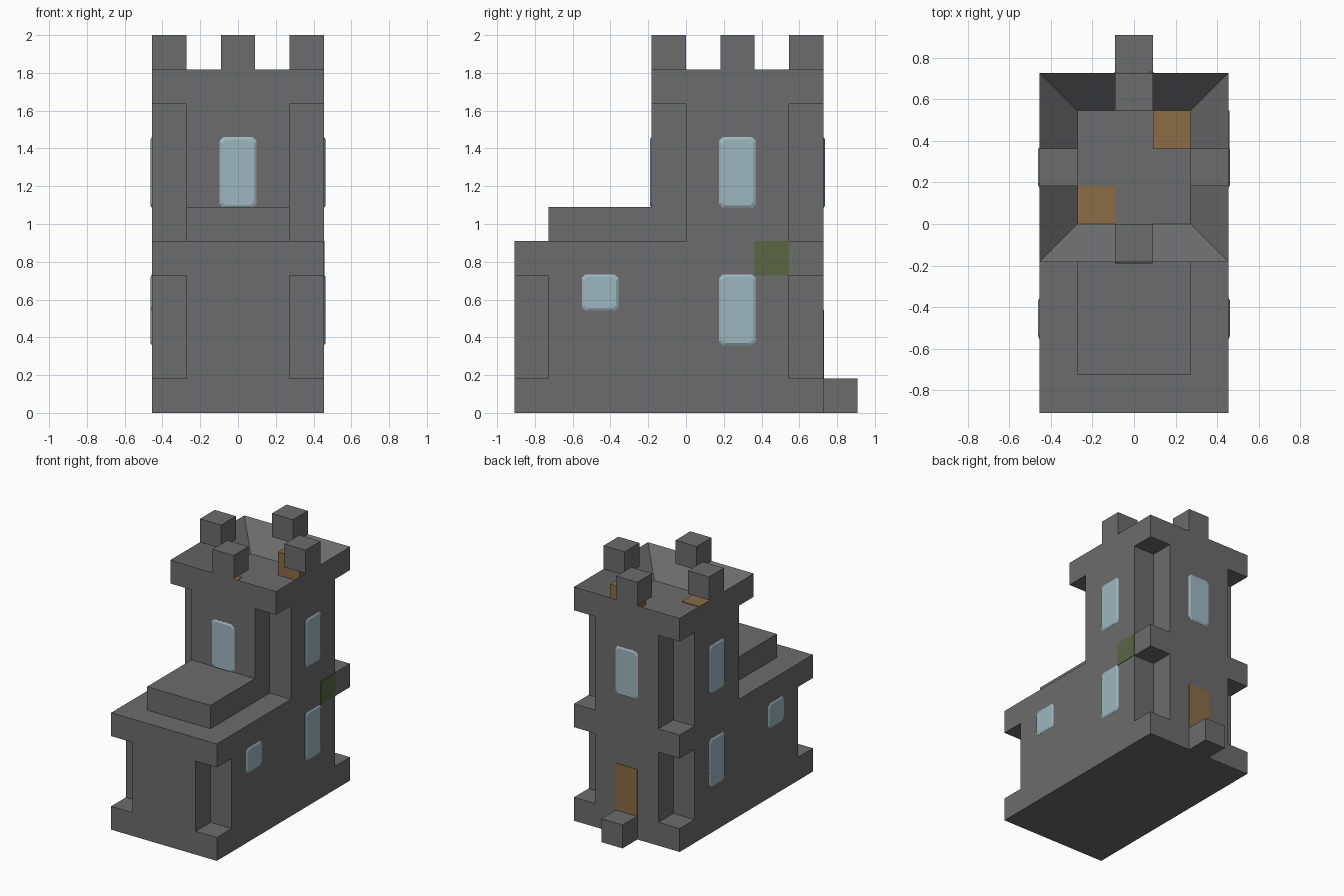
import bpy, bmesh
from math import radians
from mathutils import Matrix, Vector

U = 2 / 11  # one building block

old = bpy.data.objects.get("Cube")
if old:
    bpy.data.objects.remove(old)


def material(name, r, g, b):
    m = bpy.data.materials.new(name)
    m.use_nodes = True
    m.diffuse_color = (r, g, b, 1)
    m.node_tree.nodes["Principled BSDF"].inputs["Base Color"].default_value = (r, g, b, 1)
    return m


STONE = material("grey stone", 0.15, 0.15, 0.15)
GLASS = material("pale blue glass", 0.34, 0.47, 0.52)
WOOD = material("brown wood", 0.26, 0.15, 0.06)
MOSS = material("mossy stone", 0.11, 0.13, 0.055)


def finish(name, bm, mat):
    bmesh.ops.recalc_face_normals(bm, faces=bm.faces)
    mesh = bpy.data.meshes.new(name)
    bm.to_mesh(mesh)
    bm.free()
    mesh.materials.append(mat)
    obj = bpy.data.objects.new(name, mesh)
    bpy.context.collection.objects.link(obj)
    return obj


def extrude(bm, outline, z0, z1):
    """Raise a flat outline, in blocks, into a prism."""
    face = bm.faces.new([bm.verts.new((x * U, y * U, z0 * U)) for x, y in outline])
    top = bmesh.ops.extrude_face_region(bm, geom=[face])["geom"]
    verts = [v for v in top if isinstance(v, bmesh.types.BMVert)]
    bmesh.ops.translate(bm, verts=verts, vec=(0, 0, (z1 - z0) * U))
    return next(f for f in top if isinstance(f, bmesh.types.BMFace))


def rect(x0, x1, y0, y1):
    return [(x0, y0), (x1, y0), (x1, y1), (x0, y1)]


def notched(x, y0, y1):
    """Rectangle with one block missing at each corner."""
    a, b, c = x - 1, y0 + 1, y1 - 1
    return [(-a, y0), (a, y0), (a, b), (x, b), (x, c), (a, c),
            (a, y1), (-a, y1), (-a, c), (-x, c), (-x, b), (-a, b)]


def prism(name, outline, z0, z1, mat=STONE):
    bm = bmesh.new()
    extrude(bm, outline, z0, z1)
    return finish(name, bm, mat)


# Stacked storeys
prism("foundation", rect(-2.5, 2.5, -5, 4), 0, 1)
prism("lower_storey", notched(2.5, -5, 4), 1, 4)
prism("middle_ledge", rect(-2.5, 2.5, -5, 4), 4, 5)
prism("hall_roof", rect(-1.5, 1.5, -4, -1), 5, 6)
prism("tower", notched(2.5, -1, 4), 5, 9)
prism("door_step", rect(-0.5, 0.5, 4, 5), 0, 1)

# Parapet with a sunken roof deck
bm = bmesh.new()
deck = extrude(bm, rect(-2.5, 2.5, -1, 4), 9, 10)
bmesh.ops.recalc_face_normals(bm, faces=bm.faces)
bmesh.ops.inset_region(bm, faces=[deck], thickness=U, use_even_offset=True)
bmesh.ops.translate(bm, verts=deck.verts, vec=(0, 0, 0.002 - U))
finish("parapet", bm, STONE)

# Battlements at the middle of each side
for name, x, y in (("front", 0, -0.5), ("back", 0, 3.5), ("left", 2, 1.5), ("right", -2, 1.5)):
    prism(name + "_battlement", rect(x - 0.5, x + 0.5, y - 0.5, y + 0.5), 10, 11)

# Wooden block and hatch on the roof deck
prism("roof_crate", rect(0.5, 1.5, 2, 3), 9, 10.005, WOOD)
prism("roof_hatch", rect(-1.5, -0.5, 0, 1), 9, 9.04, WOOD)


def panel(name, turn, centre, height, mat, corner=0.0, taper=0.0, depth=0.004):
    """Thin upright plate on a wall; turn 0 faces the front."""
    bm = bmesh.new()
    rings = []
    for grow, z in ((taper, -0.002), (taper, 0.001), (-taper, depth)):
        w, h = U / 2 + grow, height * U / 2 + grow
        pts = []
        for sx, sy in ((1, 1), (-1, 1), (-1, -1), (1, -1)):
            if corner:
                pair = [(sx * w, sy * (h - corner)), (sx * (w - corner), sy * h)]
                pts += pair if sx * sy > 0 else pair[::-1]
            else:
                pts.append((sx * w, sy * h))
        rings.append([bm.verts.new((x, y, z)) for x, y in pts])
    n = len(rings[0])
    for low, high in zip(rings, rings[1:]):
        for i in range(n):
            j = (i + 1) % n
            bm.faces.new((low[i], low[j], high[j], high[i]))
    bm.faces.new(rings[0][::-1])
    bm.faces.new(rings[-1])
    place = Matrix.Rotation(radians(turn), 4, "Z") @ Matrix.Rotation(radians(90), 4, "X")
    bm.transform(Matrix.Translation(Vector(centre) * U) @ place)
    return finish(name, bm, mat)


def window(name, turn, centre, height):
    panel(name, turn, centre, height, GLASS, corner=0.02, taper=0.006, depth=0.008)


# Windows
window("front_tower_window", 0, (0, -1, 7), 2)
window("back_tower_window", 180, (0, 4, 7), 2)
for side, s in (("left", 1), ("right", -1)):
    window(side + "_tower_window", 90 * s, (2.5 * s, 1.5, 7), 2)
    window(side + "_lower_window", 90 * s, (2.5 * s, 1.5, 3), 2)
    window(side + "_hall_window", 90 * s, (2.5 * s, -2.5, 3.5), 1)

# Door and mossy block
panel("back_door", 180, (0, 4, 2), 2, WOOD)
panel("mossy_block", 90, (2.5, 2.5, 4.5), 1, MOSS)
